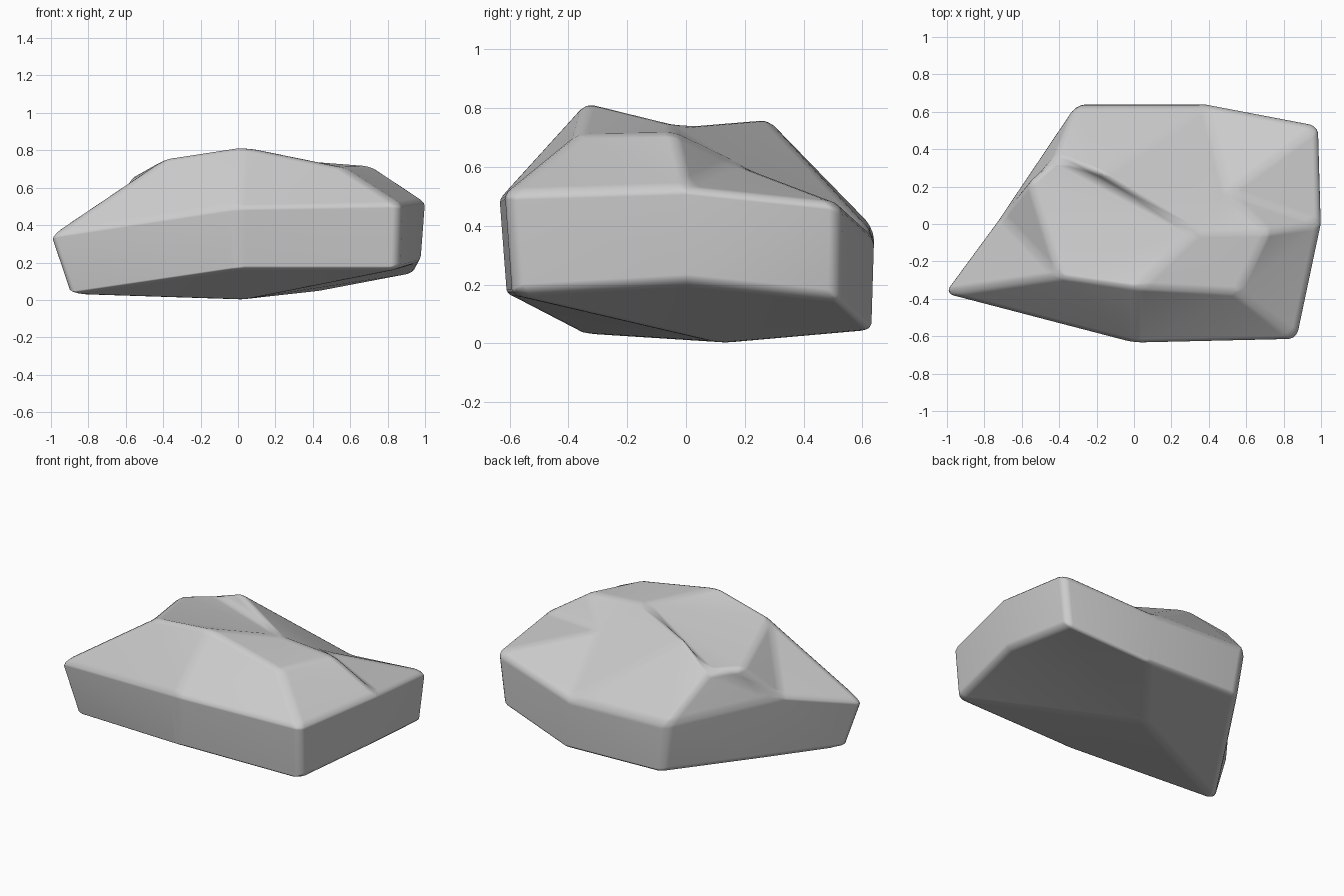
import bpy, bmesh

if "Cube" in bpy.data.objects:
    bpy.data.objects.remove(bpy.data.objects["Cube"])

# Stone outline rings, all in the same order: front left, front, front right,
# right, back right, back, back left, left
bottom = [(-.91, -.35, .03), (0, -.61, .165), (.86, -.59, .165), (.975, 0, .2),
          (.945, .52, .145), (.42, .63, .045), (-.26, .63, .065), (-.62, .09, .045)]
rim = [(-1.015, -.37, .34), (0, -.635, .495), (.87, -.615, .51), (1.0, 0, .53),
       (.985, .525, .475), (.38, .64, .37), (-.31, .64, .39), (-.71, .045, .45)]
crown = [(-.4, -.28, .755), (.02, -.34, .82), (.56, -.37, .71), (.72, -.04, .715),
         (.5, .17, .61), (-.18, .27, .77), (-.42, .36, .66), (-.56, .23, .665)]

bm = bmesh.new()
rings = [[bm.verts.new(p) for p in ring] for ring in (bottom, rim, crown)]
top = bm.verts.new((.33, -.04, .745))
base = bm.verts.new((.02, .12, 0))

# Side bands and the two fanned caps
for i in range(8):
    j = (i + 1) % 8
    for lo, hi in zip(rings, rings[1:]):
        bm.faces.new((lo[i], lo[j], hi[j], hi[i]))
    bm.faces.new((rings[2][i], rings[2][j], top))
    bm.faces.new((rings[0][j], rings[0][i], base))
bmesh.ops.triangulate(bm, faces=[f for f in bm.faces if len(f.verts) == 4],
                      quad_method='SHORT_EDGE')
bmesh.ops.recalc_face_normals(bm, faces=bm.faces)

mesh = bpy.data.meshes.new("stone")
bm.to_mesh(mesh)
bm.free()
stone = bpy.data.objects.new("stone", mesh)
bpy.context.collection.objects.link(stone)

# Worn, rounded edges
bevel = stone.modifiers.new("worn_edges", 'BEVEL')
bevel.width = .035
bevel.segments = 3
bevel.limit_method = 'ANGLE'
bevel.angle_limit = .26

bpy.context.view_layer.objects.active = stone
stone.select_set(True)
bpy.ops.object.shade_smooth()
normals = stone.modifiers.new("face_weighted_normals", 'WEIGHTED_NORMAL')
normals.keep_sharp = True
